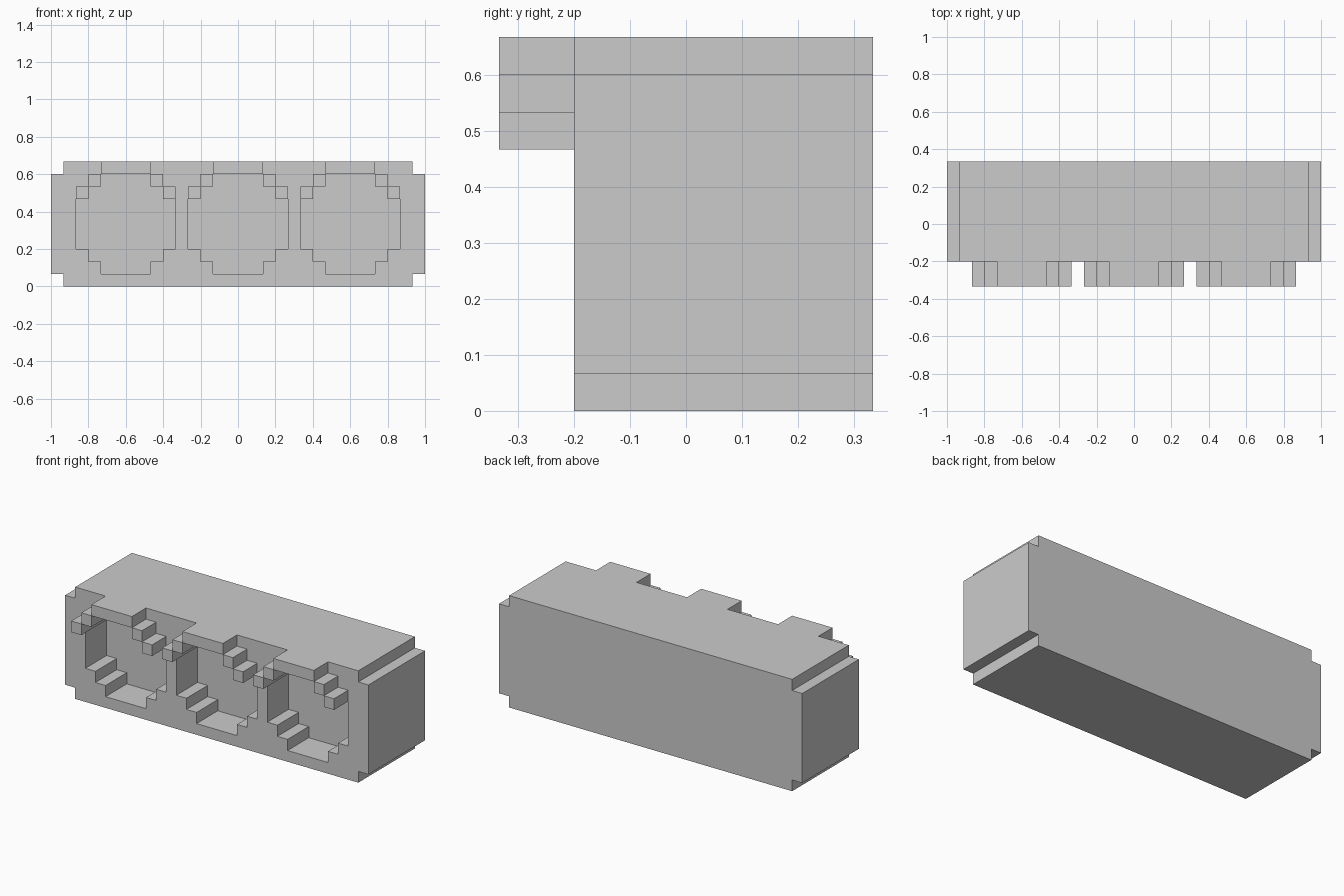
import bpy
import bmesh

if "Cube" in bpy.data.objects:
    bpy.data.objects.remove(bpy.data.objects["Cube"])

U = 1 / 15  # one block of the model's grid


def prism(name, profile, y0, y1):
    """Extrude an (x, z) outline in blocks from y0 to y1."""
    bm = bmesh.new()
    face = bm.faces.new([bm.verts.new((x * U, y0 * U, z * U)) for x, z in profile])
    ext = bmesh.ops.extrude_face_region(bm, geom=[face])
    verts = [g for g in ext["geom"] if isinstance(g, bmesh.types.BMVert)]
    bmesh.ops.translate(bm, verts=verts, vec=(0, (y1 - y0) * U, 0))
    bmesh.ops.recalc_face_normals(bm, faces=bm.faces)
    mesh = bpy.data.meshes.new(name)
    bm.to_mesh(mesh)
    bm.free()
    obj = bpy.data.objects.new(name, mesh)
    bpy.context.collection.objects.link(obj)
    return obj


def mirrored(right_side, cx=0):
    """Close a right-hand outline with its mirror image, centred on cx."""
    return ([(cx + x, z) for x, z in right_side]
            + [(cx - x, z) for x, z in reversed(right_side)])


def box(name, x0, x1, z0, z1, y0, y1):
    return prism(name, [(x0, z0), (x1, z0), (x1, z1), (x0, z1)], y0, y1)


# Housing with notched long edges
housing = prism("housing", mirrored(
    [(14, 0), (14, 1), (15, 1), (15, 9), (14, 9), (14, 10)]), -3, 5)

# Stepped round lamp outline, right half
lamp = [(2, 1), (2, 2), (3, 2), (3, 3), (4, 3),
        (4, 7), (3, 7), (3, 8), (2, 8), (2, 9)]

for label, cx in (("left", -9), ("middle", 0), ("right", 9)):
    # Lamp recess cut into the front
    cutter = prism(label + "_recess_cutter", mirrored(lamp, cx), -4, 0)
    cutter.hide_render = True
    mod = housing.modifiers.new(label + "_recess", "BOOLEAN")
    mod.operation = "DIFFERENCE"
    mod.solver = "EXACT"
    mod.object = cutter
    bpy.context.view_layer.objects.active = housing
    bpy.ops.object.modifier_apply(modifier=mod.name)
    bpy.data.objects.remove(cutter)

    # Stepped visor around the top of the recess
    box(label + "_visor_top", cx - 2, cx + 2, 9, 10, -5, -3)
    for side, s in (("left", -1), ("right", 1)):
        for step, x, z in (("upper", 2.5, 8), ("lower", 3.5, 7)):
            x = cx + s * x
            box(f"{label}_visor_{side}_{step}", x - .5, x + .5, z, z + 1, -5, -3)
